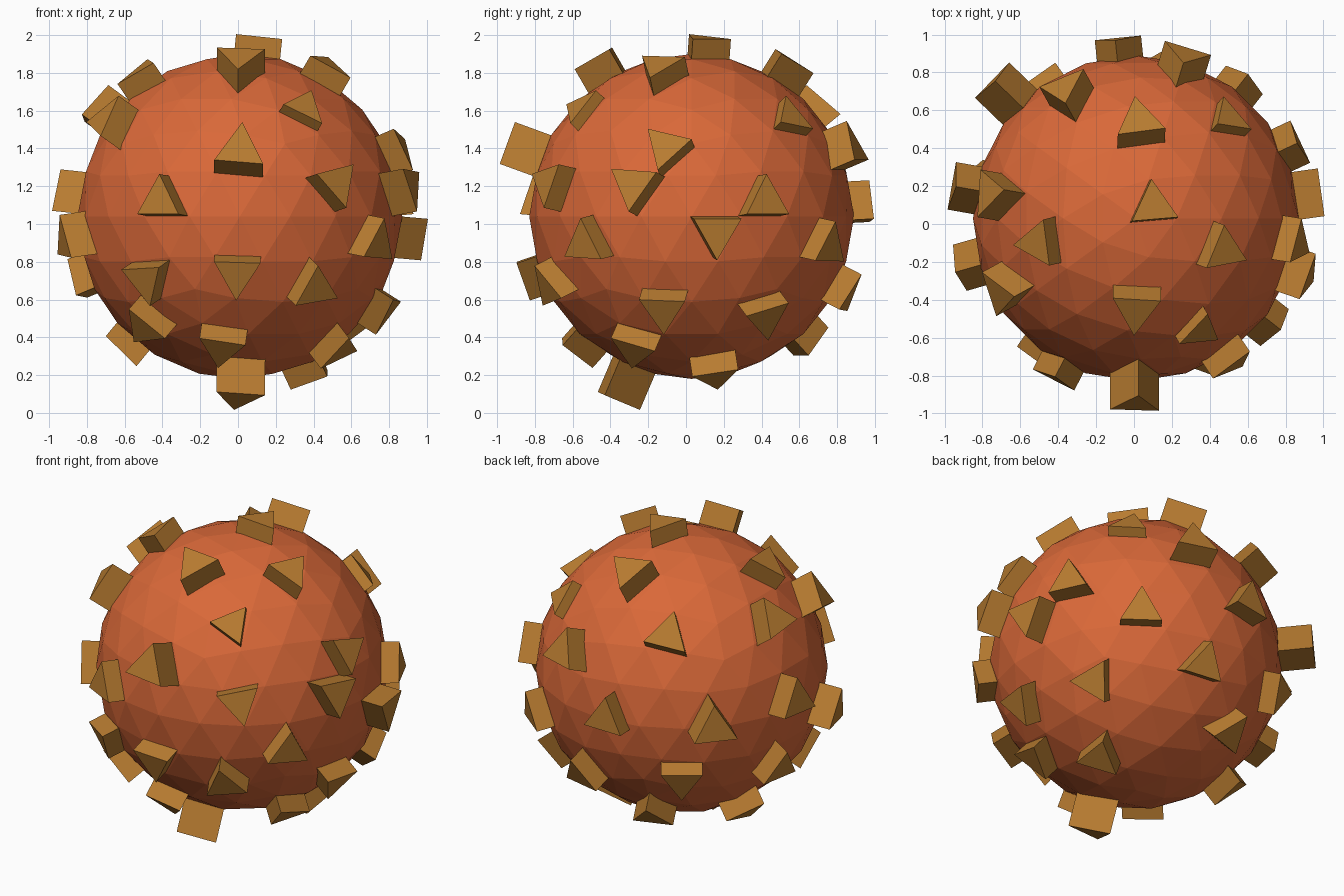
import bpy, bmesh
from math import radians, sin, cos
from mathutils import Vector, Matrix

if "Cube" in bpy.data.objects:
    bpy.data.objects.remove(bpy.data.objects["Cube"])

CENTER = Vector((0.01, 0.03, 1.04))
BALL_R = 0.86
ROOT = 0.74          # how deep each stud starts inside the ball


def material(name, rgb):
    m = bpy.data.materials.new(name)
    m.diffuse_color = (*rgb, 1)
    m.use_nodes = True
    m.node_tree.nodes["Principled BSDF"].inputs["Base Color"].default_value = m.diffuse_color
    return m


def make_object(name, bm, mat):
    me = bpy.data.meshes.new(name)
    bm.to_mesh(me)
    bm.free()
    me.materials.append(mat)
    ob = bpy.data.objects.new(name, me)
    bpy.context.collection.objects.link(ob)
    return ob


# Faceted ball
bm = bmesh.new()
bmesh.ops.create_icosphere(bm, subdivisions=3, radius=BALL_R,
                           matrix=Matrix.Translation(CENTER))
make_object("ball", bm, material("orange", (0.70, 0.14, 0.04)))

# Triangular studs, grouped by reach and size: (azimuth, elevation, spin) in degrees
STUDS = {
    (0.91, 0.132): [(-60, 40, 35), (47, 36, 11)],
    (0.955, 0.142): [
        (35, 83, 0), (-20, 58, 63), (194, 55, 68), (-117, 5, 0), (-56, 11, 48),
        (-91, -19, 62), (-125, -21, 57), (-62, -24, -10), (-99, -48, 73),
        (-134, -39, -6), (-30, -49, -35), (-11, -32, 63), (-9, 23, -46),
        (25, 5, 0), (31, -35, 40), (18, -64, 40), (79, -27, 2), (96, 3, 4),
        (125, -21, 60), (167, -22, -3), (109, -46, 0), (163, -49, 20),
        (-38, -9, 3), (52, -10, 1)],
    (0.985, 0.147): [
        (-90, 60, 64), (119, 36, 12), (8, -5, 60), (73, 22, 0), (170, 36, -11),
        (209, 32, 20), (170, 6, 0), (196, -8, 4), (88, 58, 49), (-19, 10, 64)],
    (1.05, 0.15): [(-90, 20, 5), (-91, -67, 70), (136, 4, -2)],
}


def add_stud(bm, reach, radius, az, el, spin):
    az, el = radians(az), radians(el)
    out = Vector((cos(el) * cos(az), cos(el) * sin(az), sin(el)))
    east = Vector((-sin(az), cos(az), 0))
    north = out.cross(east)
    rings = []
    for d in (ROOT, reach):
        ring = []
        for k in range(3):
            a = radians(spin - 120 * k)
            ring.append(bm.verts.new(CENTER + out * d
                        + (north * cos(a) + east * sin(a)) * radius))
        rings.append(ring)
    lo, hi = rings
    bm.faces.new(hi)
    bm.faces.new(lo[::-1])
    for k in range(3):
        n = (k + 1) % 3
        bm.faces.new((lo[k], lo[n], hi[n], hi[k]))


bm = bmesh.new()
for (reach, radius), places in STUDS.items():
    for az, el, spin in places:
        add_stud(bm, reach, radius, az, el, spin)
bmesh.ops.recalc_face_normals(bm, faces=bm.faces)
make_object("triangular_studs", bm, material("ochre", (0.48, 0.20, 0.03)))
